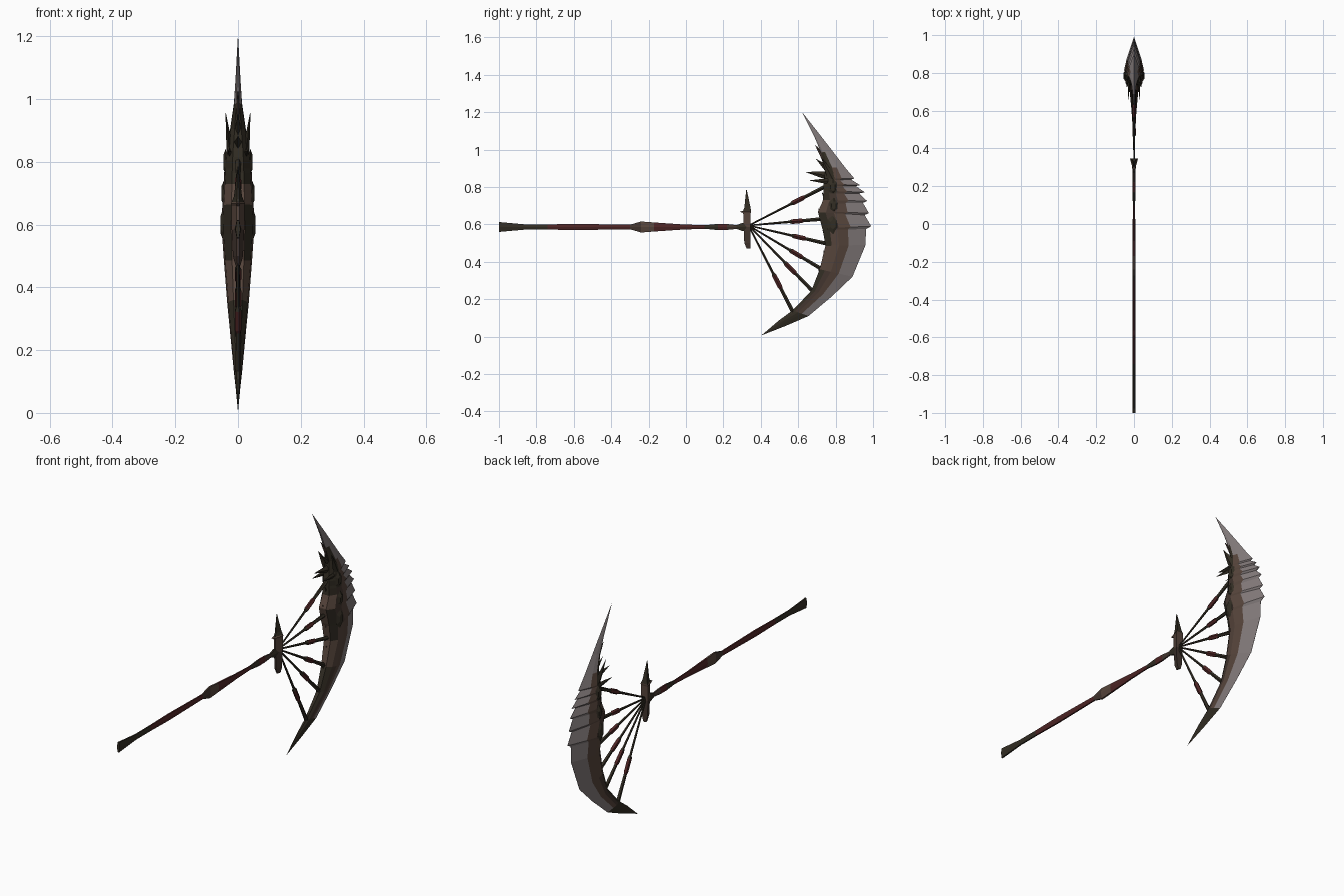
import bpy, bmesh, math
from mathutils import Vector

if "Cube" in bpy.data.objects:
    bpy.data.objects.remove(bpy.data.objects["Cube"])


def material(name, rgb):
    m = bpy.data.materials.new(name)
    m.diffuse_color = (*rgb, 1)
    m.use_nodes = True
    m.node_tree.nodes["Principled BSDF"].inputs["Base Color"].default_value = m.diffuse_color
    return m


GREY, BROWN, DARK, RED, UMBER = range(5)
MATS = [material("steel grey", (0.23, 0.2, 0.2)),
        material("worn brown", (0.095, 0.06, 0.045)),
        material("dark olive", (0.032, 0.026, 0.017)),
        material("dark red", (0.075, 0.018, 0.018)),
        material("umber", (0.055, 0.036, 0.028))]


def finish(name, bm):
    bmesh.ops.remove_doubles(bm, verts=bm.verts, dist=0.0004)
    bmesh.ops.recalc_face_normals(bm, faces=bm.faces)
    me = bpy.data.meshes.new(name)
    bm.to_mesh(me)
    bm.free()
    for m in MATS:
        me.materials.append(m)
    ob = bpy.data.objects.new(name, me)
    bpy.context.collection.objects.link(ob)
    return ob


def loft(name, rings, colour):
    """Skin closed rings; colour(section, side) picks the material."""
    bm = bmesh.new()
    vs = [[bm.verts.new(p) for p in r] for r in rings]
    n = len(rings[0])
    for i in range(len(rings) - 1):
        for j in range(n):
            k = (j + 1) % n
            f = bm.faces.new((vs[i][j], vs[i][k], vs[i + 1][k], vs[i + 1][j]))
            f.material_index = colour(i, j)
    for row, sec in ((vs[0], 0), (vs[-1], len(rings) - 2)):
        bm.faces.new(row).material_index = colour(sec, 0)
    return finish(name, bm)


def rod(name, a, b, stations, colours, sides=6):
    """Straight bar in the x = 0 plane: stations are (t, half height, half width)."""
    a, b = Vector(a), Vector(b)
    d = (b - a).normalized()
    up = Vector((1, 0, 0)).cross(d)
    rings = []
    for t, h, w in stations:
        c = a.lerp(b, t)
        rings.append([c + up * h * math.sin(2 * math.pi * k / sides)
                      + Vector((w * math.cos(2 * math.pi * k / sides), 0, 0))
                      for k in range(sides)])
    return loft(name, rings, lambda i, j: colours[i])


def spike(name, base, tip, h, w, col):
    return rod(name, base, tip, [(0, h, w), (0.4, h * 0.7, w * 0.7), (1, 0.0006, 0.0006)], [col] * 2, 4)


# shaft with flared pommel, grip bulge and collar
shaft = [(-1.0, .031, .008), (-.985, .029, .008), (-.86, .016, .007), (-.74, .016, .007),
         (-.58, .019, .008), (-.30, .014, .007), (-.24, .034, .009), (-.17, .028, .009),
         (-.02, .016, .007), (.10, .011, .006), (.17, .019, .008), (.22, .018, .008),
         (.27, .012, .007), (.30, .024, .010), (.33, .022, .012)]
rod("shaft", (0, -1, .586), (0, .33, .586),
    [((y + 1) / 1.33, h, w) for y, h, w in shaft],
    [DARK, DARK, DARK, RED, RED, UMBER, BROWN, RED, RED, DARK, RED, UMBER, DARK, DARK])

# guard plate, wider toward the blade
guard_rows = [(.47, .325, .345, .008), (.50, .312, .345, .016), (.585, .308, .345, .02),
              (.66, .306, .346, .021), (.668, .288, .348, .022), (.672, .305, .348, .02),
              (.69, .312, .345, .013), (.785, .322, .325, .001)]
loft("guard", [[(-w * .25, y0, z), (w * .25, y0, z), (w, y1, z), (-w, y1, z)]
               for z, y0, y1, w in guard_rows],
     lambda i, j: BROWN if 1 < i < 5 else (UMBER if i < 2 else DARK))

# fan of spokes holding the blade
HUB = (0, .335, .594)
for n, (y, z) in enumerate([(.75, .805), (.74, .63), (.76, .495), (.735, .355), (.685, .235), (.575, .125)]):
    rod(f"spoke_{n + 1}", HUB, (0, y, z),
        [(0, .004, .004), (.54, .007, .006), (.57, .013, .011), (.70, .013, .011),
         (.72, .009, .008), (1, .011, .010)],
        [DARK, DARK, RED, RED, DARK], 5)

# blade stations: inner y, z, outer y, z, half width
stations = [
    (.405, .008, .407, .008, .0005),
    (.495, .085, .535, .058, .007),
    (.57, .140, .655, .110, .013),
    (.67, .245, .780, .215, .023),
    (.715, .36, .890, .320, .034),
    (.745, .485, .960, .490, .045),
    (.732, .570, .962, .575, .051),
    (.728, .580, .990, .590, .052),
    (.706, .665, .955, .650, .050),
    (.706, .670, .978, .660, .050),
    (.725, .710, .946, .715, .047),
    (.732, .730, .968, .725, .046),
    (.735, .765, .925, .765, .044),
    (.734, .780, .955, .772, .043),
    (.735, .805, .908, .805, .041),
    (.735, .815, .930, .810, .040),
    (.738, .835, .882, .840, .037),
    (.740, .845, .900, .845, .036),
    (.745, .905, .850, .905, .025),
    (.722, .985, .785, .990, .013),
    (.690, 1.06, .727, 1.065, .008),
    (.620, 1.20, .621, 1.20, .0005)]
profile = [(0, .42), (.16, .9), (.34, 1.0), (.58, .72), (1.0, .012)]


def section(y0, z0, y1, z1, w):
    right = [(w * s, y0 + (y1 - y0) * t, z0 + (z1 - z0) * t) for t, s in profile]
    return right + [(-x, y, z) for x, y, z in reversed(right)]


def blade_colour(i, j):
    # bands mirror across the edge; the last one is the inner spine
    band = min(j, 8 - j) if j < 9 else -1
    z = stations[i][1]
    if j == 4 or band == 3:
        return GREY if i > 1 else DARK
    if i > 18:
        return GREY
    if i < 2:
        return DARK
    if band == 2:
        return GREY if i > 17 else BROWN
    if band == 1:
        return BROWN if .3 < z < .56 else (UMBER if z < .75 else DARK)
    if band == 0:
        return BROWN if .34 < z < .48 or .64 < z < .72 else DARK
    return BROWN if .34 < z < .72 else DARK


loft("blade", [section(*s) for s in stations], blade_colour)

# raised dark plates on both cheeks of the blade, thorns beside them
for s, side in ((1, "right"), (-1, "left")):
    for n, (y, z, r) in enumerate([(.785, .60, .042), (.79, .70, .034), (.785, .80, .036)]):
        bm = bmesh.new()
        bmesh.ops.create_cone(bm, cap_ends=True, segments=6, radius1=r, radius2=r * .5, depth=.009)
        for v in bm.verts:
            x, yy, zz = v.co
            v.co = (s * ((.0515, .0485, .042)[n] + zz), y + x * .75, z + yy * 1.25)
        for f in bm.faces:
            f.material_index = DARK
        finish(f"cheek_plate_{side}_{n + 1}", bm)
    spike(f"side_thorn_{side}", (s * .026, .785, .84), (s * .039, .725, .955), .026, .010, DARK)
    spike(f"low_thorn_{side}", (s * .026, .775, .83), (s * .030, .66, .835), .016, .008, DARK)

# thorns along the upper inner edge
for n, (base, tip, h) in enumerate([
        ((0, .79, .855), (0, .640, .880), .026),
        ((0, .79, .890), (0, .690, 1.025), .030),
        ((0, .80, .860), (0, .695, .950), .026)]):
    spike(f"inner_thorn_{n + 1}", base, tip, h, .016, (DARK, UMBER, DARK)[n])

# overlapping spine scales on the inner edge
for n, (y, z) in enumerate([(.735, .74), (.715, .655), (.738, .54), (.742, .43), (.715, .33)]):
    spike(f"spine_scale_{n + 1}", (0, y + .03, z - .03), (0, y - .008, z + .03), .018, .02,
          (DARK, BROWN, BROWN, UMBER, UMBER)[n])
